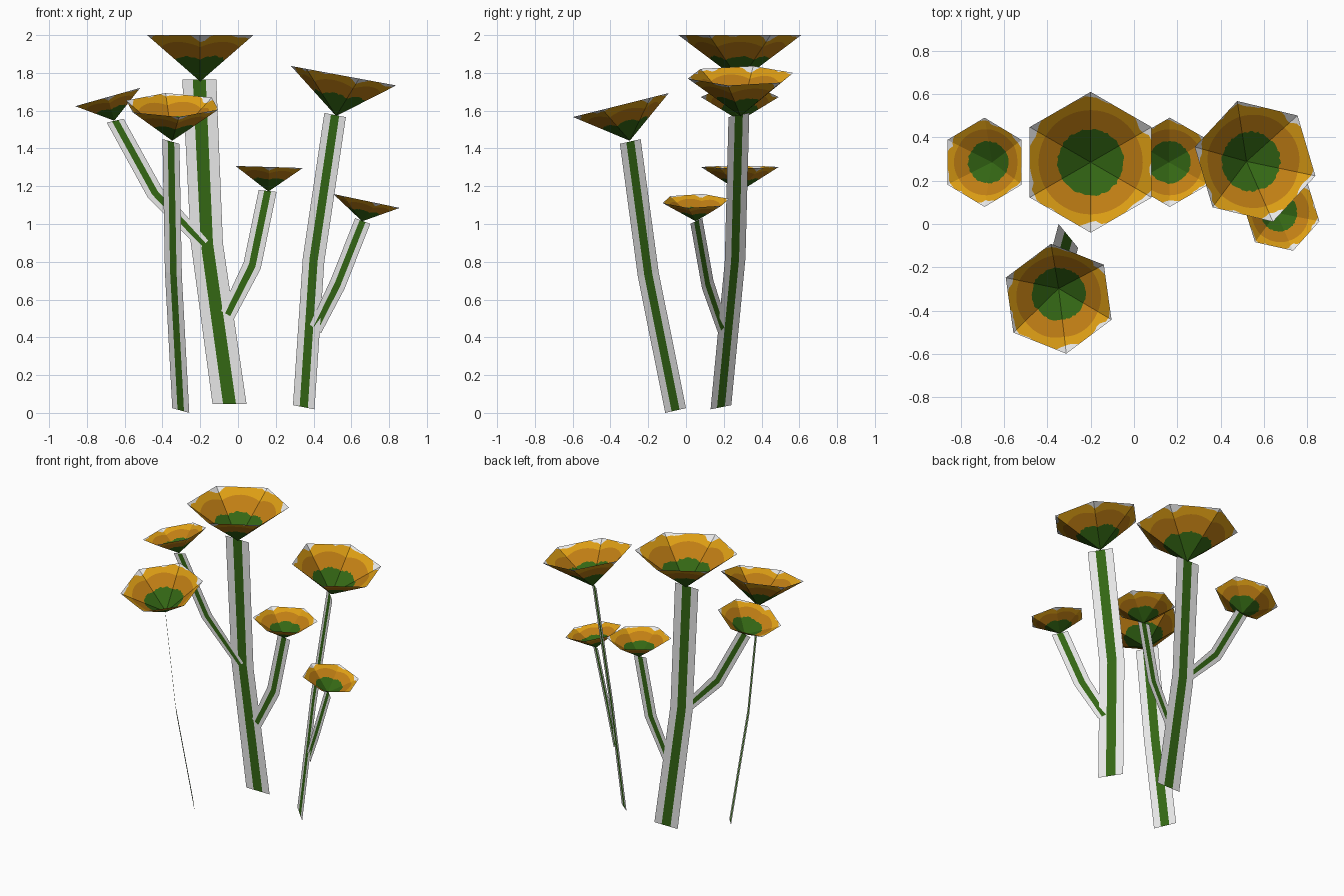
import bpy, math, random
from mathutils import Vector

if "Cube" in bpy.data.objects:
    bpy.data.objects.remove(bpy.data.objects["Cube"])

random.seed(4)


def mat(name, rgb):
    m = bpy.data.materials.new(name)
    m.diffuse_color = (*rgb, 1)
    m.use_nodes = True
    m.node_tree.nodes["Principled BSDF"].inputs["Base Color"].default_value = m.diffuse_color
    return m


MATS = [mat("pale_edge", (0.80, 0.80, 0.80)),
        mat("stem_green", (0.034, 0.135, 0.007)),
        mat("deep_orange", (0.53, 0.21, 0.007)),
        mat("bright_orange", (0.72, 0.34, 0.007))]
PALE, GREEN, DEEP, BRIGHT = range(4)


def make(name, verts, faces, idx):
    me = bpy.data.meshes.new(name)
    me.from_pydata(verts, [], faces)
    for m in MATS:
        me.materials.append(m)
    for p, i in zip(me.polygons, idx):
        p.material_index = i
    ob = bpy.data.objects.new(name, me)
    bpy.context.collection.objects.link(ob)


def ribbon(name, path, widths, band=0.38):
    """Flat card through three points, with a green band along its middle."""
    verts, faces, idx = [], [], []
    for p, w in zip(path, widths):
        p, w = Vector(p), Vector(w)
        for t in (-0.5, -band / 2, band / 2, 0.5):
            verts.append(p + w * t)
    for r in range(len(path) - 1):
        for c in range(3):
            a = r * 4 + c
            faces.append((a, a + 1, a + 5, a + 4))
            idx.append(GREEN if c == 1 else PALE)
    make(name, verts, faces, idx)


def flower(name, centre, axis, turn, R, h):
    """Open six-sided cone; coloured rings are cut into its flat facets."""
    n = Vector(axis).normalized()
    a = math.radians(turn)
    u = Vector((math.cos(a), math.sin(a), 0))
    u = (u - n * u.dot(n)).normalized()
    v = n.cross(u)
    c = Vector(centre)
    N = 72
    verts, faces, idx = [c - n * h], [], []
    for i in range(N):
        th = 2 * math.pi * i / N
        off = (th % (math.pi / 3)) - math.pi / 6
        edge = math.cos(math.pi / 6) / math.cos(off)
        # ragged outer limit of the petals
        petal = 0.90 + 0.045 * math.sin(th * 9 + 1) + random.uniform(-0.02, 0.02)
        radii = (0.47 + random.uniform(-0.015, 0.015), 0.74,
                 min(petal, edge * 0.995), edge)
        for r in radii:
            verts.append(c + (u * math.cos(th) + v * math.sin(th)) * r * R
                         - n * h * (1 - r / edge))
    for i in range(N):
        p, q = 1 + i * 4, 1 + ((i + 1) % N) * 4
        faces.append((0, p, q))
        idx.append(GREEN)
        for k, m in enumerate((DEEP, BRIGHT, PALE)):
            faces.append((p + k, p + k + 1, q + k + 1, q + k))
            idx.append(m)
    make(name, verts, faces, idx)


# Middle plant
Y = 0.285
ribbon("middle_stem", [(-0.045, Y, 0.048), (-0.165, Y, 0.90), (-0.205, Y, 1.765)],
       [(0.18, 0, 0), (0.17, 0, 0), (0.18, 0, 0)])
ribbon("middle_left_branch",
       [(-0.18, Y - .002, 0.89), (-0.44, Y - .002, 1.165), (-0.65, Y - .002, 1.547)],
       [(0.045, 0, 0.045), (0.075, 0, 0.05), (0.09, 0, 0.02)])
ribbon("middle_right_branch",
       [(-0.055, Y - .002, 0.52), (0.075, Y - .002, 0.78), (0.157, Y - .002, 1.175)],
       [(0.07, 0, -0.04), (0.09, 0, -0.035), (0.095, 0, -0.01)])
flower("middle_flower", (-0.20, Y, 2.0), (0, 0, 1), 90, 0.325, 0.245)
flower("middle_left_flower", (-0.69, Y, 1.672), (-0.27, 0, 0.96), 90, 0.206, 0.13)
flower("middle_right_flower", (0.165, Y, 1.302), (0.03, 0, 1), 90, 0.206, 0.13)

# Right plant
W = (0.114, -0.11, -0.022)
ribbon("right_stem", [(0.348, 0.185, 0.03), (0.40, 0.26, 0.81), (0.514, 0.28, 1.577)],
       [W, W, W])
ribbon("right_branch", [(0.41, 0.195, 0.445), (0.527, 0.115, 0.68), (0.66, 0.055, 1.016)],
       [(0.06, -0.05, -0.045), (0.075, -0.06, -0.045), (0.08, -0.063, -0.03)])
flower("right_flower", (0.559, 0.289, 1.785), (0.185, 0, 1), 107, 0.291, 0.217)
flower("right_branch_flower", (0.68, 0.052, 1.122), (0.21, 0, 1), 108, 0.184, 0.11)

# Left front plant
W = (0.09, -0.11, -0.025)
ribbon("left_stem", [(-0.303, -0.055, 0.0125), (-0.342, -0.20, 0.735), (-0.355, -0.295, 1.437)],
       [W, W, W])
flower("left_flower", (-0.348, -0.345, 1.63), (0, -0.25, 1), 97.5, 0.264, 0.195)
